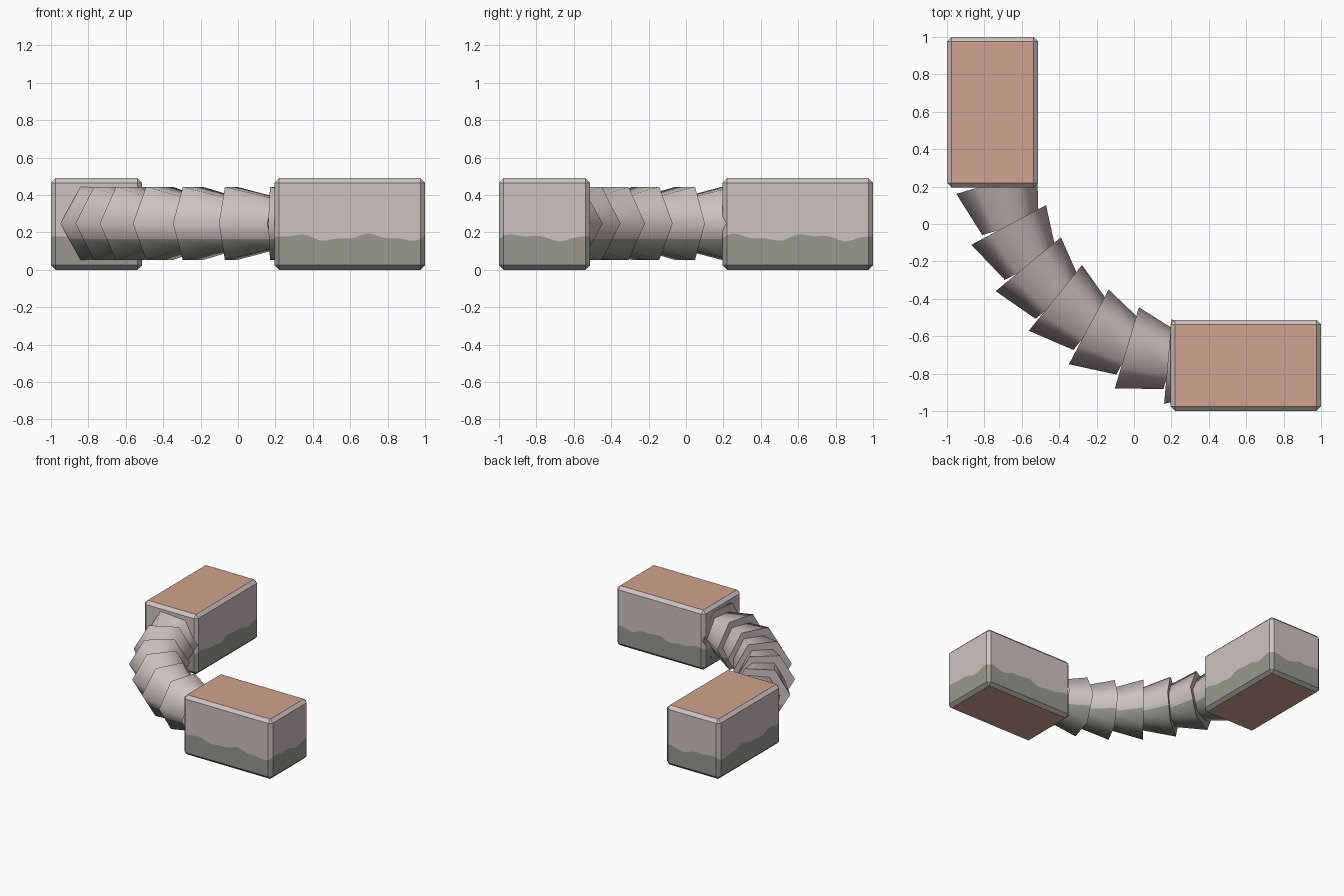
import bpy, bmesh, math
from mathutils import Vector

if "Cube" in bpy.data.objects:
    bpy.data.objects.remove(bpy.data.objects["Cube"])


def material(name, rgb):
    m = bpy.data.materials.new(name)
    lin = [((c / 255 + 0.055) / 1.055) ** 2.4 for c in rgb]
    m.diffuse_color = (*lin, 1)
    m.use_nodes = True
    m.node_tree.nodes["Principled BSDF"].inputs["Base Color"].default_value = m.diffuse_color
    return m


MATS = [material("pale_stone", (206, 195, 192)),
        material("mossy_grey", (152, 153, 144)),
        material("terracotta", (209, 162, 143))]


def finish(bm, name):
    bmesh.ops.remove_doubles(bm, verts=bm.verts, dist=0.0001)
    bmesh.ops.recalc_face_normals(bm, faces=bm.faces)
    me = bpy.data.meshes.new(name)
    bm.to_mesh(me)
    bm.free()
    for m in MATS:
        me.materials.append(m)
    ob = bpy.data.objects.new(name, me)
    bpy.context.collection.objects.link(ob)
    return ob


def stain_height(u, v):
    s = u + 0.9 * (v + 1)
    return 0.173 + 0.014 * math.sin(math.tau * (s - 0.6) / 0.4) \
        + 0.007 * math.sin(math.tau * s / 0.17 + 1)


# Chamfered block; u is the long axis, v the short one
def block(name, swap):
    u0, u1, v0, v1, b, h, n = 0.195, 1.0, -1.0, -0.512, 0.025, 0.49, 24
    corners = [(u0 + b, v0), (u1 - b, v0), (u1, v0 + b), (u1, v1 - b),
               (u1 - b, v1), (u0 + b, v1), (u0, v1 - b), (u0, v0 + b)]
    outline = []
    for i, p in enumerate(corners):
        q = corners[(i + 1) % 8]
        steps = n if i % 2 == 0 else 1
        for k in range(steps):
            t = k / steps
            outline.append((p[0] + (q[0] - p[0]) * t, p[1] + (q[1] - p[1]) * t))
    inner = [(min(max(u, u0 + b), u1 - b), min(max(v, v0 + b), v1 - b))
             for u, v in outline]
    bm = bmesh.new()

    def ring(points, z):
        return [bm.verts.new((v, u, z(u, v)) if swap else (u, v, z(u, v)))
                for u, v in points]

    rings = [ring(inner, lambda u, v: 0), ring(outline, lambda u, v: b),
             ring(outline, stain_height), ring(outline, lambda u, v: h - b),
             ring(inner, lambda u, v: h)]
    count = len(outline)
    # stained lower bands, pale upper bands
    for lvl in range(4):
        for i in range(count):
            j = (i + 1) % count
            f = bm.faces.new((rings[lvl][i], rings[lvl][j],
                              rings[lvl + 1][j], rings[lvl + 1][i]))
            f.material_index = 1 if lvl < 2 else 0
    # terracotta top and bottom
    cu, cv = [(u0 + b, u1 - b), (v0 + b, v1 - b)]
    for z in (0, h):
        quad = ring([(cu[0], cv[0]), (cu[1], cv[0]), (cu[1], cv[1]), (cu[0], cv[1])],
                    lambda u, v: z)
        bm.faces.new(quad).material_index = 2
    return finish(bm, name)


block("front_block", False)
block("back_block", True)


# Tapered hexagonal segment, wide end first, pointing along the bend
def segment(name, x, y, deg):
    a = math.radians(deg)
    side = Vector((math.cos(a), math.sin(a), 0))
    axis = Vector((math.sin(a), -math.cos(a), 0))
    up = Vector((0, 0, 1))
    start = Vector((x, y, 0.248))
    bm = bmesh.new()
    rings = []
    for dist, r in ((0, 0.226), (0.25, 0.156)):
        rings.append([bm.verts.new(start + axis * dist
                                   + side * r * math.cos(k * math.pi / 3)
                                   + up * r * math.sin(k * math.pi / 3))
                      for k in range(6)])
    for k in range(6):
        j = (k + 1) % 6
        bm.faces.new((rings[0][k], rings[0][j], rings[1][j], rings[1][k]))
    for r in rings:
        bm.faces.new(r)
    # stain line
    bmesh.ops.bisect_plane(bm, geom=bm.verts[:] + bm.edges[:] + bm.faces[:],
                           plane_co=(0, 0, 0.165), plane_no=(0, 0, 1))
    for f in bm.faces:
        f.material_index = 1 if f.calc_center_median().z < 0.165 else 0
    ob = finish(bm, name)
    bpy.ops.object.select_all(action='DESELECT')
    ob.select_set(True)
    bpy.context.view_layer.objects.active = ob
    bpy.ops.object.shade_smooth_by_angle(angle=math.radians(65))


BEND = [(-0.733, 0.225, 16.5), (-0.67, -0.005, 28), (-0.565, -0.215, 39.5),
        (-0.42, -0.395, 51), (-0.242, -0.55, 62), (-0.038, -0.662, 73.5),
        (0.181, -0.735, 85)]
for i, (x, y, deg) in enumerate(BEND):
    segment(f"bend_segment_{i + 1}", x, y, deg)
